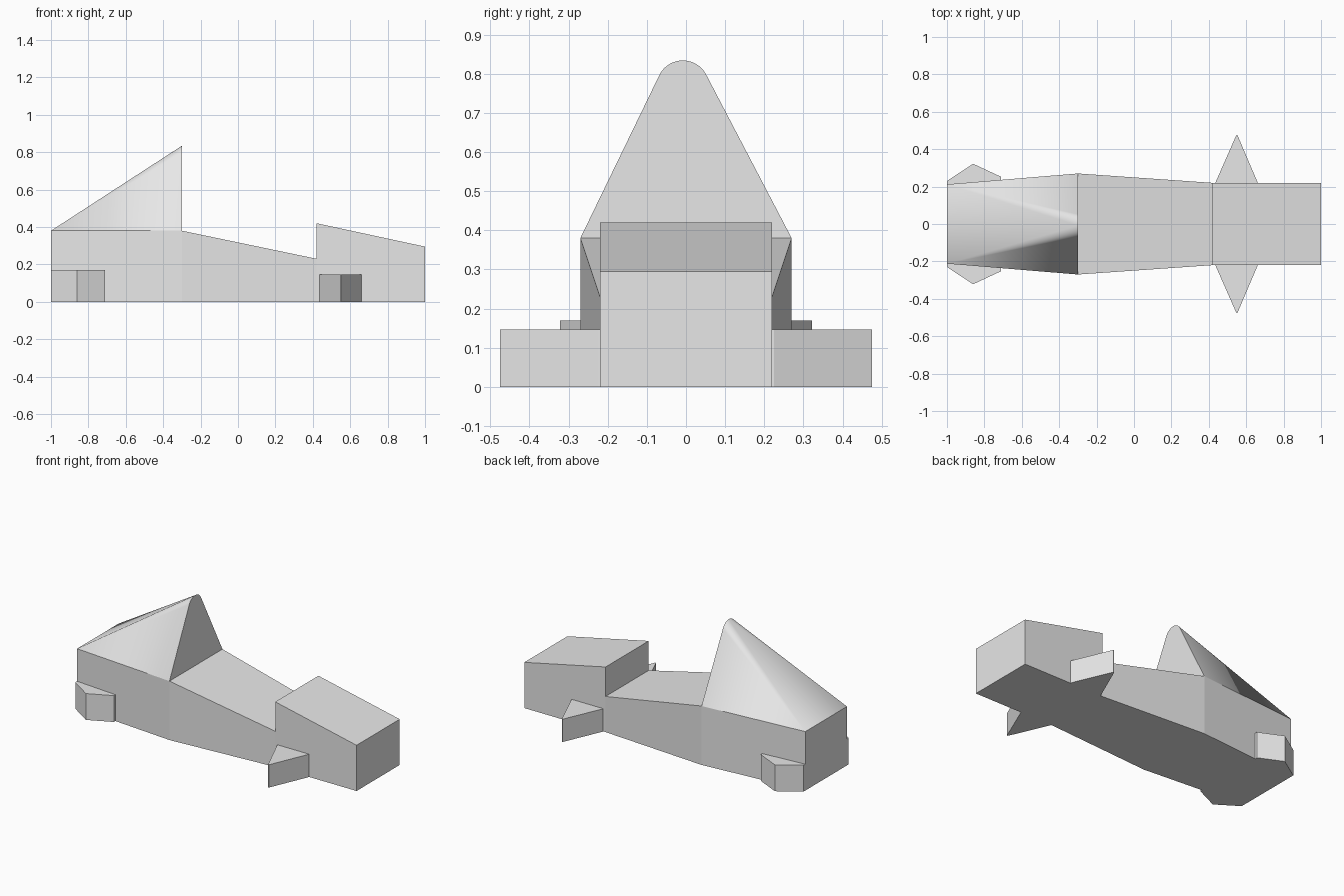
import bpy, bmesh
from math import sin, cos, radians

cube = bpy.data.objects.get("Cube")
if cube:
    bpy.data.objects.remove(cube, do_unlink=True)

GREY = (0.8, 0.8, 0.8, 1)
grey = bpy.data.materials.new("plain grey")
grey.use_nodes = True
grey.diffuse_color = GREY
grey.node_tree.nodes["Principled BSDF"].inputs["Base Color"].default_value = GREY


def finish(name, bm):
    bmesh.ops.recalc_face_normals(bm, faces=bm.faces)
    mesh = bpy.data.meshes.new(name)
    bm.to_mesh(mesh)
    bm.free()
    mesh.materials.append(grey)
    obj = bpy.data.objects.new(name, mesh)
    bpy.context.collection.objects.link(obj)
    return obj


def loft(name, sections):
    """Box-section hull; each section is (x, half width, height)."""
    bm = bmesh.new()
    rings = [[bm.verts.new(p) for p in
              ((x, -w, 0), (x, w, 0), (x, w, h), (x, -w, h))]
             for x, w, h in sections]
    bm.faces.new(rings[0])
    bm.faces.new(rings[-1])
    for a, b in zip(rings, rings[1:]):
        for i in range(4):
            j = (i + 1) % 4
            bm.faces.new((a[i], a[j], b[j], b[i]))
    return finish(name, bm)


def prism(name, outline, height):
    bm = bmesh.new()
    base = bm.faces.new([bm.verts.new((x, y, 0)) for x, y in outline])
    top = bmesh.ops.extrude_face_region(bm, geom=[base], use_keep_orig=True)
    verts = [g for g in top["geom"] if isinstance(g, bmesh.types.BMVert)]
    bmesh.ops.translate(bm, verts=verts, vec=(0, 0, height))
    return finish(name, bm)


# Body and nose block
loft("main_body", [(-1, .212, .38), (-.3, .27, .38), (.42, .22, .23)])
loft("nose_block", [(.42, .22, .42), (1, .22, .295)])

# Wheel pods on both sides
for side, s in (("left", 1), ("right", -1)):
    rear = [(-1, .15), (-1, .23), (-.86, .322), (-.71, .252), (-.71, .15)]
    front = [(.437, .2), (.437, .225), (.547, .475),
             (.553, .475), (.66, .225), (.66, .2)]
    prism(f"rear_pod_{side}", [(x, s * y) for x, y in rear], .17)
    prism(f"front_pod_{side}", [(x, s * y) for x, y in front], .147)

# Rear fairing: rounded crest tapering back to a straight tail edge
bm = bmesh.new()
tail_l, tail_r, base_l, base_r = (bm.verts.new(p) for p in (
    (-1, .212, .38), (-1, -.212, .38), (-.3, .27, .38), (-.3, -.27, .38)))
STEPS = 24
radius, crest_y, crest_z = .067, -.008, .767
arc = []
for i in range(STEPS + 1):
    a = radians(64) * (1 - 2 * i / STEPS)
    arc.append(bm.verts.new((-.3, crest_y + radius * sin(a),
                             crest_z + radius * cos(a))))
mid = STEPS // 2
bm.faces.new([base_l] + arc + [base_r])
bm.faces.new((tail_l, base_l, base_r, tail_r))
bm.faces.new((tail_l, base_l, arc[0]))
bm.faces.new((tail_r, base_r, arc[-1]))
bm.faces.new((tail_l, tail_r, arc[mid]))
for i in range(STEPS):
    bm.faces.new((tail_l if i < mid else tail_r, arc[i], arc[i + 1]))
fairing = finish("rear_fairing", bm)

bpy.ops.object.select_all(action="DESELECT")
fairing.select_set(True)
bpy.context.view_layer.objects.active = fairing
bpy.ops.object.shade_smooth_by_angle(angle=radians(30))
